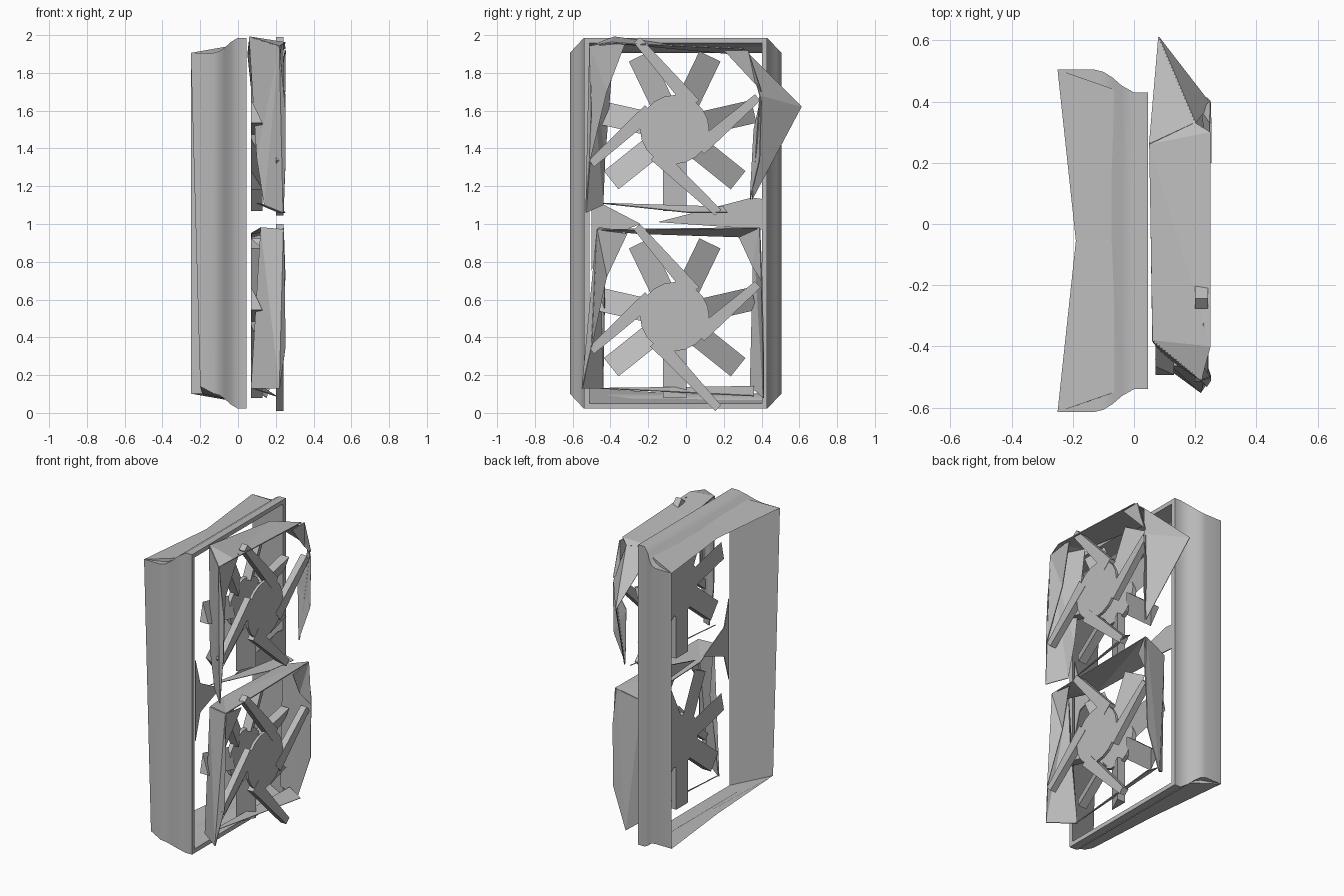
import bpy
import bmesh
from math import cos, sin, pi
from mathutils import Vector, Matrix

cube = bpy.data.objects.get("Cube")
if cube:
    bpy.data.objects.remove(cube)

grey = bpy.data.materials.new("plain grey")
grey.use_nodes = True
COLOR = (0.5, 0.5, 0.5, 1)
grey.diffuse_color = COLOR
grey.node_tree.nodes["Principled BSDF"].inputs["Base Color"].default_value = COLOR


def make_object(name, bm):
    bmesh.ops.recalc_face_normals(bm, faces=bm.faces)
    mesh = bpy.data.meshes.new(name)
    bm.to_mesh(mesh)
    bm.free()
    mesh.materials.append(grey)
    obj = bpy.data.objects.new(name, mesh)
    bpy.context.collection.objects.link(obj)
    return obj


def panel(name, points):
    """Thin bent sheet through a few corner points, split into triangles."""
    bm = bmesh.new()
    face = bm.faces.new([bm.verts.new(p) for p in points])
    bmesh.ops.triangulate(bm, faces=[face])
    mod = make_object(name, bm).modifiers.new("thickness", "SOLIDIFY")
    mod.thickness = 0.006
    mod.offset = 0


def loft(bm, first, last):
    """Closed prism between two matching outlines."""
    a = [bm.verts.new(p) for p in first]
    b = [bm.verts.new(p) for p in last]
    bm.faces.new(a)
    bm.faces.new(b)
    for i in range(len(a)):
        j = (i + 1) % len(a)
        bm.faces.new((a[i], a[j], b[j], b[i]))


def disc(bm, y, z, radius, x_low, x_high, sides):
    place = Matrix.Translation(((x_low + x_high) / 2, y, z)) @ Matrix.Rotation(pi / 2, 4, "Y")
    bmesh.ops.create_cone(bm, cap_ends=True, segments=sides, radius1=radius,
                          radius2=radius, depth=x_high - x_low, matrix=place)


# Flared duct: curved outer skin, front rim, then a straight inner skin back to the start
bm = bmesh.new()
rings = []
for x, flare, rim in ((-0.25, 1, 0), (-0.13, 1, 0), (-0.1, 0.9, 0), (-0.07, 0.65, 0),
                      (-0.04, 0.3, 0), (0, 0, 0), (0.045, 0, 0), (0.045, 0, 0.028)):
    half_y, half_z = 0.485 + 0.075 * flare - rim, 0.982 - 0.08 * flare - rim
    mid_x = -0.19 if x == -0.25 else x    # notched rear edge
    ring = []
    for side_y, side_z in ((-1, -1), (0, -1), (1, -1), (1, 1), (0, 1), (-1, 1)):
        ring.append(bm.verts.new((x if side_y else mid_x,
                                  -0.055 + side_y * half_y, 1.004 + side_z * half_z)))
    rings.append(ring)
rings[0][0].co = (-0.2, -0.615, 0.14)     # clipped rear corner
for back, front in zip(rings, rings[1:] + rings[:1]):
    for i in range(6):
        j = (i + 1) % 6
        bm.faces.new((back[i], back[j], front[j], front[i]))
duct = make_object("flared_duct", bm)
bpy.context.view_layer.objects.active = duct
duct.select_set(True)
bpy.ops.object.shade_smooth_by_angle(angle=0.6)
duct.select_set(False)

# Broken crossbar of the duct
panel("crossbar_end", [(0.04, -0.5, 1.28), (0.04, -0.45, 1.11), (0.04, -0.24, 1.0),
                       (0.04, -0.45, 0.92), (0.04, -0.5, 0.75)])
panel("crossbar", [(0.04, -0.15, 1.01), (0.04, 0.2, 1.06), (0.04, 0.35, 1.14),
                   (0.04, 0.42, 1.13), (0.04, 0.42, 0.97)])

# Two fans: rear hub, seven wedge blades, front plate and four pinwheel arms
CY = -0.06
for label, cz, drop in (("upper", 1.5, -0.44), ("lower", 0.51, -0.485)):
    bm = bmesh.new()
    disc(bm, CY, cz, 0.17, 0.07, 0.1, 14)
    middle = Vector((0.1, CY, cz))
    depth = Vector((0.03, 0, 0))
    for i in range(7):
        angle = -pi / 2 + i * 2 * pi / 7
        out = Vector((0, cos(angle), sin(angle)))
        across = Vector((0, -sin(angle), cos(angle))) * 0.062
        section = (-across - depth, across + depth, across - depth)
        loft(bm, [middle + out * 0.14 + s for s in section],
             [middle + out * 0.43 + s for s in section])
    make_object(label + "_fan_blades", bm)

    bm = bmesh.new()
    disc(bm, CY, cz, 0.183, 0.222, 0.24, 20)
    tips = ((-0.2, 0.475), (0.44, 0.17), (0.23, drop), (-0.44, -0.18))
    roots = ((0.1, 0.13), (0.13, -0.1), (-0.1, -0.13), (-0.13, 0.1))
    for tip, root in zip(tips, roots):
        start = Vector((0.2, CY + root[0], cz + root[1]))
        end = Vector((0.2, CY + tip[0], cz + tip[1]))
        side = (end - start).normalized().cross(Vector((1, 0, 0)))
        outline = [start - side * 0.04, start + side * 0.04,
                   end + side * 0.022, end - side * 0.022]
        loft(bm, outline, [p + Vector((0.042, 0, 0)) for p in outline])
    make_object(label + "_hub_and_arms", bm)

# Crumpled housing of the upper fan
panel("upper_near_wall", [(0.06, -0.38, 1.99), (0.22, -0.51, 1.94), (0.25, -0.5, 1.6),
                          (0.25, -0.51, 1.33), (0.24, -0.53, 1.06), (0.14, -0.44, 1.1),
                          (0.1, -0.43, 1.35)])
panel("upper_near_corner", [(0.22, -0.51, 1.94), (0.23, -0.32, 1.96), (0.2, -0.42, 1.7),
                            (0.25, -0.51, 1.33)])
panel("upper_roof", [(0.06, -0.38, 1.99), (0.22, -0.51, 1.94), (0.25, -0.4, 1.96),
                     (0.25, 0.3, 1.93), (0.2, 0.33, 1.9), (0.05, 0.26, 1.9)])
panel("upper_far_corner", [(0.25, 0.2, 1.92), (0.25, 0.33, 1.92), (0.25, 0.4, 1.7),
                           (0.22, 0.37, 1.74)])
panel("bent_spike", [(0.08, 0.61, 1.62), (0.2, 0.33, 1.9), (0.25, 0.39, 1.68),
                     (0.2, 0.35, 1.13)])
panel("spike_back", [(0.08, 0.61, 1.62), (0.05, 0.26, 1.9), (0.2, 0.33, 1.9)])
panel("upper_far_wall", [(0.25, 0.4, 1.68), (0.25, 0.39, 1.34), (0.2, 0.34, 1.13),
                         (0.18, 0.36, 1.5)])
panel("upper_floor_strip", [(0.1, -0.45, 1.11), (0.2, 0.2, 1.09), (0.25, 0.22, 1.06),
                            (0.22, 0.02, 1.06)])

# Crumpled housing of the lower fan
panel("lower_near_wall", [(0.12, -0.46, 0.98), (0.24, -0.47, 0.97), (0.25, -0.5, 0.35),
                          (0.22, -0.55, 0.13), (0.07, -0.44, 0.13), (0.13, -0.43, 0.65)])
panel("lower_near_corner", [(0.24, -0.47, 0.97), (0.24, -0.31, 0.95), (0.2, -0.42, 0.72),
                            (0.25, -0.5, 0.35)])
panel("lower_roof", [(0.24, -0.47, 0.97), (0.24, 0.39, 0.98), (0.07, 0.36, 0.93),
                     (0.07, -0.25, 0.95), (0.12, -0.46, 0.98)])
panel("lower_far_wall", [(0.23, 0.39, 0.98), (0.25, 0.4, 0.75), (0.24, 0.41, 0.35),
                         (0.15, 0.41, 0.08), (0.07, 0.34, 0.14), (0.07, 0.36, 0.93)])
panel("lower_far_corner", [(0.24, 0.39, 0.98), (0.25, 0.4, 0.7), (0.2, 0.35, 0.78),
                           (0.2, 0.28, 0.93)])
panel("lower_floor_strip", [(0.08, -0.45, 0.13), (0.2, 0.36, 0.09), (0.12, 0.36, 0.14)])
